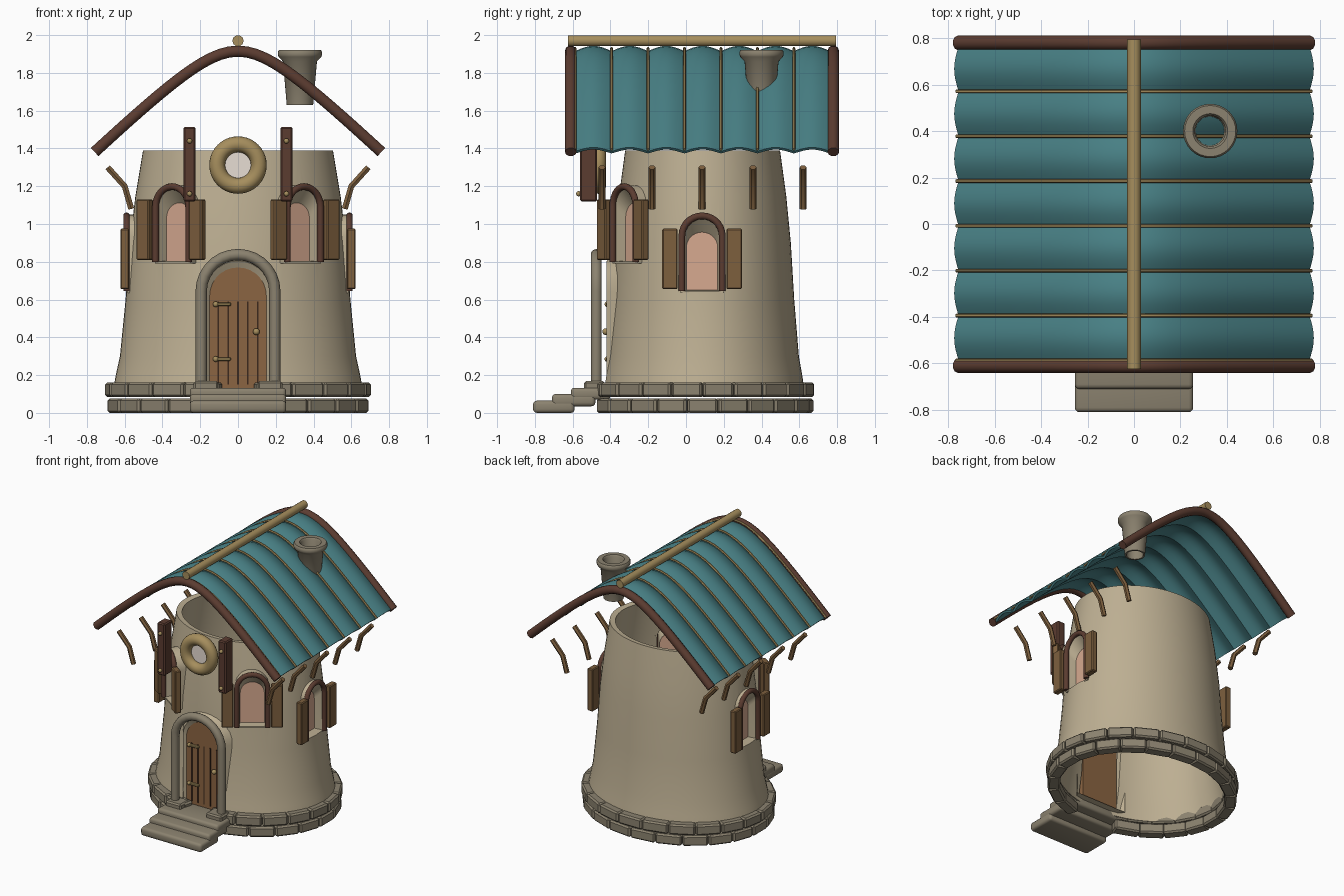
import bpy, bmesh
from math import sin, cos, pi, sqrt, atan2, radians
from mathutils import Matrix, Vector

if "Cube" in bpy.data.objects:
    bpy.data.objects.remove(bpy.data.objects["Cube"])


def material(name, r, g, b):
    m = bpy.data.materials.new(name)
    m.use_nodes = True
    m.diffuse_color = (r, g, b, 1)
    bsdf = next(n for n in m.node_tree.nodes if n.type == 'BSDF_PRINCIPLED')
    bsdf.inputs["Base Color"].default_value = (r, g, b, 1)
    bsdf.inputs["Roughness"].default_value = 0.8
    return m


PLASTER = material("plaster", .51, .43, .29)
STONE = material("stone", .26, .225, .16)
TEAL = material("teal_roof", .065, .216, .235)
TAN = material("tan_wood", .38, .27, .11)
DARK = material("dark_wood", .105, .045, .03)
BROWN = material("brown_wood", .205, .115, .048)
DOOR = material("door_wood", .26, .13, .055)
PANE = material("pink_glass", .68, .40, .28)
GROOVE = material("groove", .045, .021, .012)
PALE = material("pale_glass", .83, .75, .68)
CY = .088          # tower centre along y
RATIO = .815       # tower depth against width


def activate(ob):
    bpy.ops.object.select_all(action='DESELECT')
    ob.select_set(True)
    bpy.context.view_layer.objects.active = ob


def smooth(ob, angle=35):
    activate(ob)
    bpy.ops.object.shade_smooth_by_angle(angle=radians(angle))


def apply_modifier(ob, kind, **settings):
    mod = ob.modifiers.new(kind, kind)
    for key, value in settings.items():
        setattr(mod, key, value)
    activate(ob)
    bpy.ops.object.modifier_apply(modifier=mod.name)


def finish(bm, name, mat, place=None, recalc=True):
    if recalc:
        bmesh.ops.recalc_face_normals(bm, faces=bm.faces)
    me = bpy.data.meshes.new(name)
    bm.to_mesh(me)
    bm.free()
    me.materials.append(mat)
    ob = bpy.data.objects.new(name, me)
    bpy.context.collection.objects.link(ob)
    if place:
        ob.matrix_world = place
    return ob


def box(name, mat, center, size, bevel=0, place=None, segments=1):
    bm = bmesh.new()
    bmesh.ops.create_cube(bm, size=1, matrix=Matrix.Translation(center) @ Matrix.Diagonal((*size, 1)))
    if bevel:
        bmesh.ops.bevel(bm, geom=bm.edges[:], offset=bevel, segments=segments, affect='EDGES', profile=.5)
    ob = finish(bm, name, mat, place)
    if segments > 1:
        smooth(ob)
    return ob


def pipe(name, mat, points, radius, res=3, place=None):
    cu = bpy.data.curves.new(name, 'CURVE')
    cu.dimensions = '3D'
    cu.bevel_depth, cu.bevel_resolution, cu.use_fill_caps = radius, res, True
    sp = cu.splines.new('POLY')
    sp.points.add(len(points) - 1)
    for p, co in zip(sp.points, points):
        p.co = (*co, 1)
    ob = bpy.data.objects.new(name, cu)
    bpy.context.collection.objects.link(ob)
    if place:
        ob.matrix_world = place
    activate(ob)
    bpy.ops.object.convert(target='MESH')
    ob = bpy.context.object
    ob.data.materials.clear()
    ob.data.materials.append(mat)
    smooth(ob, 50)
    return ob


def arch(hw, top, bottom, y, steps=14):
    """Outline of an upright arch, from the right foot over to the left."""
    arc = [(hw * cos(pi * i / steps), y, top - hw + hw * sin(pi * i / steps)) for i in range(steps + 1)]
    return [(hw, y, bottom)] + arc + [(-hw, y, bottom)]


def loft(name, mat, sections, caps=False, place=None):
    """Bridge arch sections given as (half width, top, bottom, y)."""
    bm = bmesh.new()
    rings = [[bm.verts.new(p) for p in arch(*s)] for s in sections]
    for a, b in zip(rings, rings[1:]):
        for i in range(len(a)):
            j = (i + 1) % len(a)
            bm.faces.new((a[i], a[j], b[j], b[i]))
    if caps:
        bm.faces.new(rings[0])
        bm.faces.new(rings[-1])
    ob = finish(bm, name, mat, place)
    smooth(ob)
    return ob


def revolve(name, mat, profile, center, ratio=1, segs=48, closed=False):
    bm = bmesh.new()
    rings = [[bm.verts.new((center[0] + r * cos(2 * pi * i / segs),
                            center[1] + ratio * r * sin(2 * pi * i / segs), z))
              for i in range(segs)] for r, z in profile]
    for a, b in zip(rings, rings[1:] + (rings[:1] if closed else [])):
        for i in range(segs):
            j = (i + 1) % segs
            bm.faces.new((a[i], a[j], b[j], b[i]))
    return finish(bm, name, mat, recalc=closed)


def ball(name, center, radius):
    bm = bmesh.new()
    bmesh.ops.create_uvsphere(bm, u_segments=12, v_segments=8, radius=radius, matrix=Matrix.Translation(center))
    smooth(finish(bm, name, TAN), 60)


# Tower wall: thin tapering shell, open at both ends
wall = revolve("tower_wall", PLASTER, [(.665, .1), (.647, .2), (.625, .3), (.595, .6), (.573, .9),
               (.543, 1.15), (.503, 1.39)], (0, CY), RATIO, 64)
apply_modifier(wall, 'SOLIDIFY', thickness=.04, offset=-1)
cutters = [loft("door_cutter", PLASTER, [(.166, .803, .12, -.7), (.166, .803, .12, -.3)], True)]

# Windows: frame, reveal, pane and a pair of shutters
for x, y, z, angle, side in ((.585, CY - .003, .64, 90, "side"), (.346, -.323, .795, 35, "front")):
    for s, hand in ((1, "left"), (-1, "right")):
        tag = f"{side}_window_{hand}"
        place = Matrix.Translation((s * x, y, z)) @ Matrix.Rotation(radians(s * angle), 4, 'Z')
        cutters.append(loft("cutter", PLASTER, [(.1, .395, .006, -.1), (.1, .395, .006, .16)], True, place))
        loft(tag + "_reveal", PLASTER, [(.115, .41, -.005, .1), (.115, .41, -.005, 0),
             (.098, .393, .006, 0), (.082, .315, .01, .065)], place=place)
        loft(tag + "_pane", PANE, [(.084, .317, .008, .062), (.084, .317, .008, .07)], True, place)
        pipe(tag + "_frame", DARK, arch(.107, .403, .005, -.005), .018, place=place)
        for k in (-1, 1):
            box(f"{tag}_shutter_{k}", BROWN, (k * .17, -.015, .175), (.082, .046, .32), .006, place)

for c in cutters:
    apply_modifier(wall, 'BOOLEAN', object=c, operation='DIFFERENCE', solver='EXACT')
    bpy.data.objects.remove(c)
smooth(wall, 30)

# Door with planks, hinges, knob and stone arch
loft("door_reveal", PLASTER, [(.215, .86, .12, -.35), (.168, .805, .12, -.42), (.148, .768, .125, -.4)])
loft("door", DOOR, [(.15, .77, .125, -.405), (.15, .77, .125, -.365)], True)
for i in range(-2, 3):
    box(f"door_groove_{i}", GROOVE, (i * .052, -.406, .37), (.008, .006, .44))
for z in (.285, .575):
    box("hinge", TAN, (-.08, -.414, z), (.085, .02, .018), .004)
    ball("hinge_pin", (-.118, -.416, z), .015)
ball("door_knob", (.097, -.425, .43), .018)
pipe("door_arch", STONE, arch(.195, .838, .13, -.475), .03)
for s in (-1, 1):
    box("arch_foot", STONE, (s * .17, -.485, .145), (.13, .11, .045), .01)

# Front steps
for y0, y1, z0, z1 in ((-.81, -.59, 0, .065), (-.71, -.48, .035, .1), (-.61, -.4, .07, .133)):
    box("step", STONE, (0, (y0 + y1) / 2, (z0 + z1) / 2), (.51, y1 - y0, z1 - z0), .02, segments=3)

# Two courses of foundation stones
N = 22
for course, (z, grow) in enumerate(((.038, 0), (.123, .008))):
    bm = bmesh.new()
    rx, ry = .648 + grow, .54 + grow
    for i in range(N):
        t = 2 * pi * (i + .5 * course) / N
        pos = Vector((rx * cos(t), CY + ry * sin(t), z))
        if pos.y < 0 and abs(pos.x) < .16:
            continue
        tangent = Vector((-rx * sin(t), ry * cos(t), 0))
        bmesh.ops.create_cube(bm, size=1, matrix=Matrix.Translation(pos)
                              @ Matrix.Rotation(atan2(tangent.y, tangent.x), 4, 'Z')
                              @ Matrix.Diagonal((tangent.length * 2 * pi / N * 1.03, .085, .077, 1)))
    stones = finish(bm, f"foundation_course_{course + 1}", STONE)
    apply_modifier(stones, 'BEVEL', width=.011, segments=1)


# Roof: scalloped panels along a curved section
def roof_z(x):
    return 2.155 - sqrt(.0576 + .94 * x * x)


def roof_point(x, y, lift=0):
    slope = .94 * x / sqrt(.0576 + .94 * x * x)
    n = Vector((slope, 0, 1)).normalized()
    return Vector((x, y, roof_z(x))) + n * lift


XS = [-.755 + 1.51 * i / 32 for i in range(33)]
PANELS, SUB, Y0, PITCH = 7, 8, -.587, .193
bm = bmesh.new()
rows = [[bm.verts.new(roof_point(x, Y0 + PITCH * j / SUB, .028 * abs(sin(pi * j / SUB)))) for x in XS]
        for j in range(PANELS * SUB + 1)]
for a, b in zip(rows, rows[1:]):
    for i in range(len(XS) - 1):
        bm.faces.new((a[i], a[i + 1], b[i + 1], b[i]))
roof = finish(bm, "roof_panels", TEAL, recalc=False)
apply_modifier(roof, 'SOLIDIFY', thickness=.015, offset=-1)
smooth(roof, 35)
for i in range(PANELS):
    pipe(f"roof_rib_{i + 1}", TAN, [roof_point(x, Y0 + PITCH * i, .014) for x in XS], .008, 1)
for name, y in (("front", -.61), ("back", .78)):
    pipe(f"roof_rim_{name}", DARK, [roof_point(x * 1.005, y) for x in XS], .031)
pipe("ridge_pole", TAN, [(0, -.625, 1.97), (0, .795, 1.97)], .03)

# Chimney: open tube with a flared cap
chimney = revolve("chimney", STONE, [(.07, 1.63), (.09, 1.86), (.113, 1.885), (.117, 1.895), (.117, 1.912),
                  (.11, 1.922), (.075, 1.922), (.066, 1.91), (.058, 1.63)], (.328, .4), 1, 32, True)
smooth(chimney, 40)

# Bent eave brackets and front posts with pegs
for s in (-1, 1):
    for y in (-.445, -.18, .085, .355, .62):
        pipe("eave_bracket", BROWN, [(s * .565, y, 1.08), (s * .6, y, 1.2), (s * .69, y, 1.3)], .018, 1)
    box("front_post", DARK, (s * .256, -.515, 1.317), (.064, .09, .395), .008)
    for z in (1.16, 1.44):
        ball("post_peg", (s * .256, -.568, z), .014)

# Round window
ring = [(.11 + .042 * cos(2 * pi * i / 16), .042 * sin(2 * pi * i / 16)) for i in range(16)]
round_frame = revolve("round_window_frame", TAN, ring, (0, 0), 1, 40, True)
round_frame.matrix_world = Matrix.Translation((0, -.465, 1.312)) @ Matrix.Rotation(pi / 2, 4, 'X')
smooth(round_frame, 60)
bm = bmesh.new()
bmesh.ops.create_cone(bm, cap_ends=True, segments=32, radius1=.085, radius2=.085, depth=.008)
finish(bm, "round_window_pane", PALE,
       Matrix.Translation((0, -.455, 1.312)) @ Matrix.Rotation(pi / 2, 4, 'X'))
